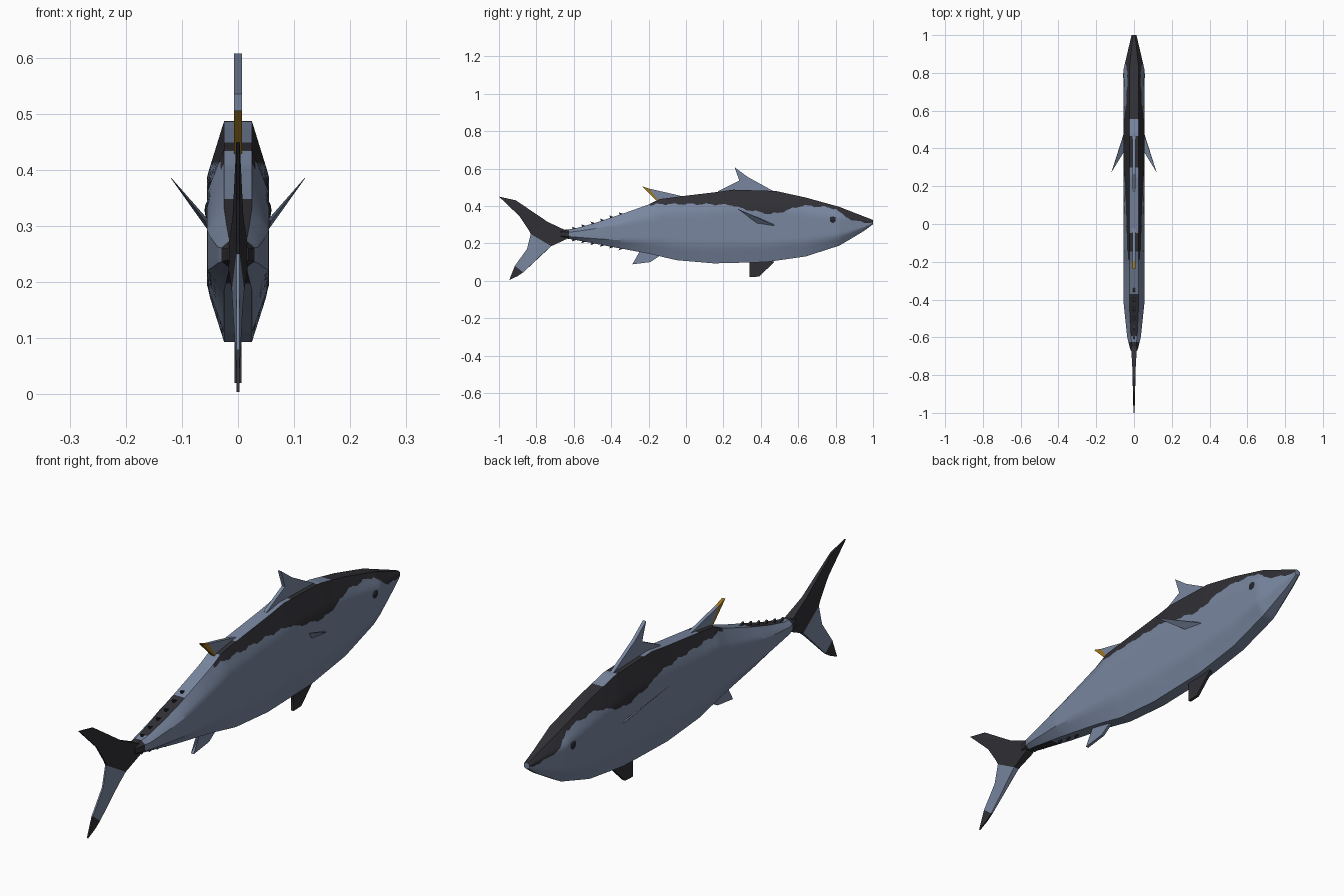
import bpy, bmesh, math
from mathutils import Vector

if "Cube" in bpy.data.objects:
    bpy.data.objects.remove(bpy.data.objects["Cube"])


def material(name, rgb):
    m = bpy.data.materials.new(name)
    m.diffuse_color = (*rgb, 1)
    m.use_nodes = True
    m.node_tree.nodes["Principled BSDF"].inputs["Base Color"].default_value = m.diffuse_color
    return m


BLUE = material("blue grey skin", (0.19, 0.24, 0.35))
DARK = material("dark back", (0.03, 0.029, 0.036))
YELLOW = material("yellow fin edge", (0.33, 0.18, 0.015))
EYE = material("eye black", (0.018, 0.022, 0.028))


def interp(table, y):
    """Piecewise linear lookup in a table sorted by falling y."""
    for (y0, v0), (y1, v1) in zip(table, table[1:]):
        if y >= y1:
            return v0 + (v1 - v0) * min(1, max(0, (y0 - y) / (y0 - y1)))
    return table[-1][1]


def finish(name, bm, mats, smooth=None):
    bmesh.ops.recalc_face_normals(bm, faces=bm.faces[:])
    me = bpy.data.meshes.new(name)
    bm.to_mesh(me)
    bm.free()
    for m in mats:
        me.materials.append(m)
    ob = bpy.data.objects.new(name, me)
    bpy.context.collection.objects.link(ob)
    if smooth:
        bpy.ops.object.select_all(action='DESELECT')
        ob.select_set(True)
        bpy.context.view_layer.objects.active = ob
        bpy.ops.object.shade_smooth_by_angle(angle=math.radians(smooth))
    return ob


# Body profiles along the length
TOP = [(1, .325), (.82, .395), (.64, .445), (.48, .48), (.25, .487), (.17, .475), (0, .455),
       (-.14, .437), (-.2, .408), (-.3, .372), (-.4, .338), (-.5, .305), (-.6, .278), (-.67, .27)]
BOTTOM = [(1, .302), (.95, .265), (.82, .188), (.64, .13), (.43, .10), (.15, .093), (-.05, .11),
          (-.2, .145), (-.4, .182), (-.6, .22), (-.67, .23)]
WIDTH = [(1, .013), (.82, .055), (-.42, .055), (-.6, .036), (-.67, .018)]
# Lower edge of the dark back
EDGE = [(1, .308), (.9, .32), (.84, .35), (.8, .385), (.74, .395), (.62, .402), (.5, .365),
        (.45, .357), (.38, .37), (.3, .385), (.25, .405), (.1, .41), (-.15, .41), (-.2, .40)]
# Dark stretches of the flat ridge
RIDGE = [(.56, 1), (.3, .47), (-.15, -.05), (-.59, -.37)]

LOW, HIGH, STEPS = 12, 6, 150


def body_ring(y):
    zt, zb, w = interp(TOP, y), interp(BOTTOM, y), interp(WIDTH, y)
    c, h = (zt + zb) / 2, (zt - zb) / 2
    ze = interp(EDGE, y) + .004 * math.sin(70 * y) + .002 * math.sin(190 * y)
    ze = min(max(ze, zb + .3 * h), zt - .06 * h)
    zs = [zb + (ze - zb) * i / LOW for i in range(LOW)]
    zs += [ze + (zt - ze) * i / HIGH for i in range(HIGH + 1)]
    half = []
    for z in zs:
        t = abs(z - c) / h
        half.append((w * (1 - .55 * max(0, (t - .5) / .5)), y, z))
    return half + [(-x, y, z) for x, y, z in reversed(half)]


bm = bmesh.new()
rings = []
for i in range(STEPS + 1):
    y = 1 - 1.67 * i / STEPS
    rings.append([bm.verts.new(p) for p in body_ring(y)])
n = len(rings[0])
m = n // 2
for a, b in zip(rings, rings[1:]):
    y = (a[0].co.y + b[0].co.y) / 2
    for j in range(n):
        k = (j + 1) % n
        f = bm.faces.new((a[j], a[k], b[k], b[j]))
        if j == m - 1:                                  # flat ridge
            dark = any(lo < y < hi for lo, hi in RIDGE)
        elif j == n - 1:                                # flat belly
            dark = y < -.48
        else:
            row = j if j < m else n - 2 - j
            dark = row >= LOW and y > -.19
        f.material_index = int(dark or y < -.63)
bm.faces.new(rings[0])
bm.faces.new(rings[-1]).material_index = 1
finish("body", bm, [BLUE, DARK], 30)


def fin(name, polys, thick, mats):
    """Plate in the y-z plane from (outline, material) patches; thick(y, z) is half thickness."""
    bm = bmesh.new()
    for pts, mat in polys:
        sides = [[bm.verts.new((s * thick(y, z), y, z)) for y, z in pts] for s in (1, -1)]
        faces = [bm.faces.new(sides[0]), bm.faces.new(sides[1][::-1])]
        for i in range(len(pts)):
            j = (i + 1) % len(pts)
            faces.append(bm.faces.new((sides[0][i], sides[1][i], sides[1][j], sides[0][j])))
        for f in faces:
            f.material_index = mat
    bmesh.ops.triangulate(bm, faces=[f for f in bm.faces if len(f.verts) > 4])
    return finish(name, bm, mats)


def tail_thickness(y, z):
    return .003 + max(0, (y + .83) / .19) * .014


# Tail fin: dark upper lobe and root, pale lower lobe with a dark tip
fin("tail_fin", [
    ([(-1, .45), (-.91, .43), (-.74, .315), (-.83, .25), (-.84, .27), (-.89, .345)], 1),
    ([(-.74, .315), (-.64, .268), (-.62, .25), (-.64, .222), (-.72, .185), (-.83, .25)], 1),
    ([(-.83, .25), (-.72, .185), (-.76, .15), (-.87, .045), (-.915, .08), (-.85, .17)], 0),
    ([(-.915, .08), (-.87, .045), (-.90, .025), (-.945, .004)], 1),
], tail_thickness, [BLUE, DARK])

# Fins along the back and belly
fin("front_dorsal_fin", [([(.26, .607), (.33, .555), (.47, .478), (.44, .45), (.2, .45),
                           (.17, .478), (.285, .535)], 0)], lambda y, z: .007, [BLUE])
fin("rear_dorsal_fin", [
    ([(-.195, .492), (-.11, .473), (-.02, .452), (-.05, .42), (-.14, .42), (-.165, .45)], 0),
    ([(-.237, .506), (-.195, .492), (-.165, .45), (-.14, .425), (-.16, .43)], 1),
], lambda y, z: .007, [BLUE, YELLOW])
fin("anal_fin", [([(-.287, .088), (-.19, .1), (-.13, .14), (-.14, .17), (-.24, .17),
                   (-.22, .145)], 0)], lambda y, z: .006, [BLUE])
fin("pelvic_fin", [([(.34, .02), (.39, .022), (.47, .098), (.46, .13), (.34, .13),
                     (.35, .08)], 0)], lambda y, z: .006, [DARK])

# Small finlets in front of the tail
for i in range(6):
    y = -.34 - .05 * i
    for label, table, s in (("upper", TOP, 1), ("lower", BOTTOM, -1)):
        z = interp(table, y)
        fin(f"{label}_finlet_{i + 1}", [([(y + .02, z - s * .006), (y - .02, z + s * .008),
                                         (y - .012, z - s * .012)], 0)],
            lambda y, z: .004, [DARK])

# Side fins and eyes, mirrored
for side, s in (("right", 1), ("left", -1)):
    bm = bmesh.new()
    root, tip, back = Vector((.052, .48, .295)), Vector((.119, .275, .385)), Vector((.056, .38, .31))
    off = Vector((.002, 0, -.002))
    quad = []
    for d in (off, -off):
        quad.append([bm.verts.new((s * (p + d * k).x, p.y, (p + d * k).z))
                     for p, k in ((root, 1), (tip, .2), (back, 1))])
    bm.faces.new(quad[0])
    bm.faces.new(quad[1][::-1])
    for i in range(3):
        j = (i + 1) % 3
        bm.faces.new((quad[0][i], quad[1][i], quad[1][j], quad[0][j]))
    finish(f"{side}_side_fin", bm, [BLUE])

    bm = bmesh.new()
    bmesh.ops.create_uvsphere(bm, u_segments=16, v_segments=10, radius=.019)
    for v in bm.verts:
        v.co = Vector((v.co.x * .5 + s * .05, v.co.y + .785, v.co.z + .328))
    finish(f"{side}_eye", bm, [EYE], 40)
